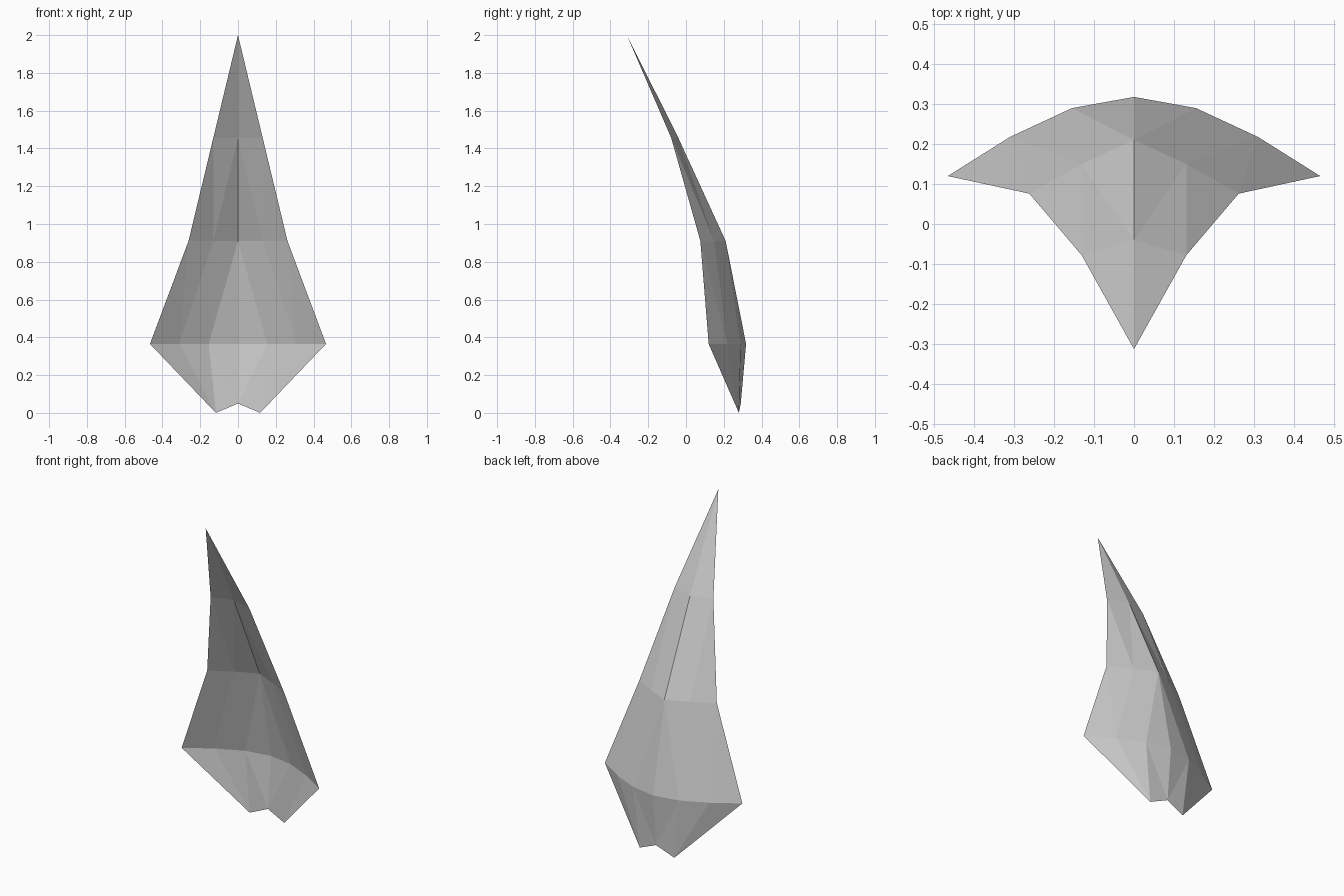
import bpy
import bmesh

cube = bpy.data.objects.get("Cube")
if cube:
    bpy.data.objects.remove(cube, do_unlink=True)

# Plain grey material
grey = bpy.data.materials.new("plain grey")
grey.use_nodes = True
colour = (0.6, 0.6, 0.6, 1)
grey.diffuse_color = colour
grey.node_tree.nodes["Principled BSDF"].inputs["Base Color"].default_value = colour

bm = bmesh.new()


def row(*points):
    """Cross-section of the half shell, from the spine to the rim."""
    return [bm.verts.new(p) for p in points]


def join(wide, narrow):
    """Triangle strip between two cross-sections that differ in point count."""
    last = len(narrow) - 1
    for i in range(len(wide) - 1):
        outer = narrow[min(i, last)]
        inner = narrow[max(min(i - 1, last), 0)]
        faces = [(wide[i], wide[i + 1], outer)]
        if inner is not outer:
            faces.append((wide[i], outer, inner))
        for corners in faces:
            face = bm.faces.new(corners)
            face.normal_update()
            if face.normal.y < 0:
                face.normal_flip()


# Cross-sections from the notched base up to the tip
base = row((0, 0.29, 0.05), (0.117, 0.28, 0))
belly = row((0, 0.318, 0.365), (0.155, 0.29, 0.365), (0.31, 0.218, 0.365), (0.466, 0.12, 0.365))
waist = row((0, 0.21, 0.91), (0.131, 0.15, 0.91), (0.262, 0.076, 0.91))
neck = row((0, -0.04, 1.455), (0.131, -0.078, 1.455))
tip = row((0, -0.313, 2))

join(belly, base)
join(belly, waist)
join(waist, neck)
join(neck, tip)

mesh = bpy.data.meshes.new("curved_blade")
bm.to_mesh(mesh)
bm.free()
mesh.materials.append(grey)
blade = bpy.data.objects.new("curved_blade", mesh)
bpy.context.collection.objects.link(blade)

# Second half
mirror = blade.modifiers.new("Mirror", 'MIRROR')
mirror.use_axis = (True, False, False)
mirror.use_clip = True
